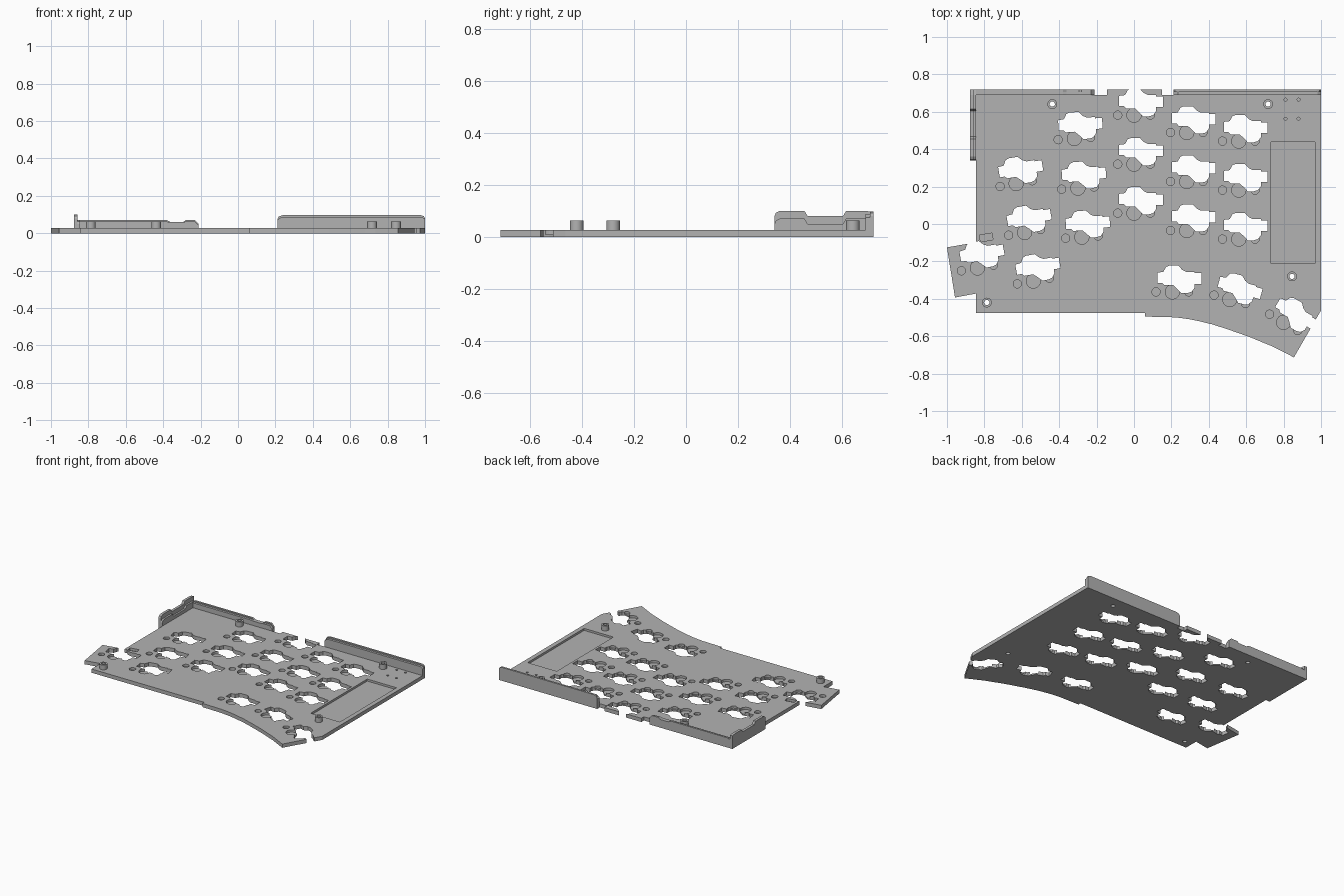
import bpy, bmesh
from math import sin, cos, pi, radians
from mathutils import Matrix, Vector

if "Cube" in bpy.data.objects:
    bpy.data.objects.remove(bpy.data.objects["Cube"])

grey = bpy.data.materials.new("mid grey plastic")
grey.use_nodes = True
COLOUR = (0.45, 0.45, 0.45, 1)
grey.diffuse_color = COLOUR
bsdf = next(n for n in grey.node_tree.nodes if n.type == "BSDF_PRINCIPLED")
bsdf.inputs["Base Color"].default_value = COLOUR

# Each axis maps (u, v, depth) to x, y, z
AXES = {"x": lambda u, v, d: (d, u, v),
        "y": lambda u, v, d: (u, d, v),
        "z": lambda u, v, d: (u, v, d)}


def prism(bm, points, lo, hi, axis="z", matrix=Matrix()):
    """Extrude a flat outline between two depths along an axis."""
    ends = [[bm.verts.new(matrix @ Vector(AXES[axis](u, v, d))) for u, v in points]
            for d in (lo, hi)]
    faces = [bm.faces.new(ends[0]), bm.faces.new(ends[1])]
    n = len(points)
    for i in range(n):
        j = (i + 1) % n
        faces.append(bm.faces.new((ends[0][i], ends[0][j], ends[1][j], ends[1][i])))
    bmesh.ops.recalc_face_normals(bm, faces=faces)


def circle(x, y, r, n=24):
    return [(x + r * cos(2 * pi * i / n), y + r * sin(2 * pi * i / n)) for i in range(n)]


def rect(x0, y0, x1, y1):
    return [(x0, y0), (x1, y0), (x1, y1), (x0, y1)]


def make(name, bm):
    mesh = bpy.data.meshes.new(name)
    bm.to_mesh(mesh)
    bm.free()
    mesh.materials.append(grey)
    obj = bpy.data.objects.new(name, mesh)
    bpy.context.collection.objects.link(obj)
    return obj


def cut(obj, cutter):
    mod = obj.modifiers.new("cut", "BOOLEAN")
    mod.operation, mod.solver = "DIFFERENCE", "EXACT"
    mod.use_self = True
    mod.object = cutter
    bpy.context.view_layer.objects.active = obj
    bpy.ops.object.modifier_apply(modifier=mod.name)


T = 0.027          # plate thickness
FLOOR = 0.010      # floor of the blind pockets

# Plate with a curved thumb edge and a tilted tab
outline = [(-.845, -.475), (.06, -.475), (.06, -.495), (.14, -.497), (.22, -.499),
           (.29, -.508), (.35, -.52), (.42, -.537), (.485, -.558), (.55, -.58),
           (.62, -.605), (.68, -.63), (.735, -.652), (.855, -.713), (1, -.462),
           (1, .69), (.15, .69), (.15, .72), (-.145, .72), (-.145, .69),
           (-.845, .69), (-.845, -.098), (-1, -.125), (-.957, -.393), (-.845, -.372)]
bm = bmesh.new()
prism(bm, outline, 0, T)
plate = make("switch_plate", bm)

# Key positions: x, y, tilt in degrees
keys = [(-.63, .216, 10), (-.585, -.045, 10), (-.538, -.305, 10), (-.837, -.235, 10),
        (-.319, .457, 4), (-.3, .192, 4), (-.279, -.07, 4),
        (.205, -.363, 0), (.512, -.403, -15), (.8, -.526, -30)]
for x, y in ((0, .582), (.282, .489), (.56, .443)):
    keys += [(x, y - row * .262, 0) for row in range(3)]

# Socket opening, measured from the centre post, in hundredths
socket = [(-8, 4.8), (-8, 10.3), (-4.8, 10.7), (-3.4, 13.3), (-1.6, 14), (3.2, 14),
          (5.3, 11.8), (7.5, 10.7), (11.8, 10.7), (11.8, 10), (15.5, 10), (15.5, 4.3),
          (11.8, 4.3), (11.8, 2.1), (10.2, 0), (8, -.6), (4.8, -.6), (2.7, 1.6),
          (.5, 3.6), (-4.3, 3.6), (-5.4, 4.8)]
socket = [(u / 100, v / 100) for u, v in socket]

bosses = [(-.437, .641), (.717, .641), (.845, -.28), (-.787, -.42)]

# Openings that go right through
bm = bmesh.new()
for x, y, tilt in keys:
    place = Matrix.Translation((x, y, 0)) @ Matrix.Rotation(radians(tilt), 4, "Z")
    prism(bm, socket, -.02, .05, matrix=place)
for x, y in bosses:
    prism(bm, circle(x, y, .014), -.02, .05)
through = make("through_cutter", bm)

# Blind pockets: post holes, controller tray, small slot and pin holes
bm = bmesh.new()
for x, y, tilt in keys:
    place = Matrix.Translation((x, y, 0)) @ Matrix.Rotation(radians(tilt), 4, "Z")
    for u, r in ((0, .038), (-.087, .022), (.087, .022)):
        prism(bm, circle(u, 0, r), FLOOR, .05, matrix=place)
prism(bm, rect(.732, -.212, .967, .438), .012, .05)
slot = Matrix.Translation((-.79, -.072, 0)) @ Matrix.Rotation(radians(10), 4, "Z")
prism(bm, rect(-.034, -.018, .034, .018), FLOOR, .05, matrix=slot)
for x in (.81, .88):
    for y in (.563, .665):
        prism(bm, circle(x, y, .008, 12), FLOOR, .05)
pockets = make("pocket_cutter", bm)

for cutter in (through, pockets):
    cut(plate, cutter)
    bpy.data.objects.remove(cutter)

# Screw bosses: short tubes
for i, (x, y) in enumerate(bosses):
    bm = bmesh.new()
    outer, inner = circle(x, y, .026), circle(x, y, .014)
    rings = [[bm.verts.new((u, v, z)) for u, v in ring]
             for ring, z in ((outer, T), (outer, .062), (inner, .062), (inner, T))]
    for a, b in zip(rings, rings[1:] + rings[:1]):
        for k in range(len(a)):
            m = (k + 1) % len(a)
            bm.faces.new((a[k], a[m], b[m], b[k]))
    bmesh.ops.recalc_face_normals(bm, faces=bm.faces)
    boss = make(f"screw_boss_{i + 1}", bm)
    boss.select_set(True)
    bpy.context.view_layer.objects.active = boss
    bpy.ops.object.shade_smooth_by_angle()
    boss.select_set(False)

# Back wall on the +x side, with a lower inner ledge
bm = bmesh.new()
prism(bm, [(.21, 0), (1, 0), (1, .08), (.993, .092), (.975, .097), (.24, .097),
           (.218, .09), (.21, .075)], .706, .72, "y")
prism(bm, [(.21, 0), (1, 0), (1, .075), (.98, .088), (.235, .088), (.21, .07)],
      .69, .706, "y")
make("back_wall_long", bm)

# Back wall on the -x side, dipped for a connector
bm = bmesh.new()
for y0, y1, h in ((.706, .72, .07), (.69, .706, .062)):
    prism(bm, [(-.845, 0), (-.21, 0), (-.21, h - .02), (-.23, h), (-.28, h),
               (-.295, .059), (-.36, .059), (-.38, h), (-.845, h)], y0, y1, "y")
make("back_wall_short", bm)

# Side wall with a wide notch in its top
bm = bmesh.new()
for x0, x1, drop in ((-.877, -.858, 0), (-.858, -.845, .03)):
    prism(bm, [(.34, 0), (.72, 0), (.72, .095 - drop), (.69, .1 - drop),
               (.615, .1 - drop), (.603, .08 - drop), (.467, .08 - drop),
               (.455, .1 - drop), (.36, .1 - drop), (.345, .092 - drop),
               (.34, .08 - drop)], x0, x1, "x")
make("side_wall", bm)
